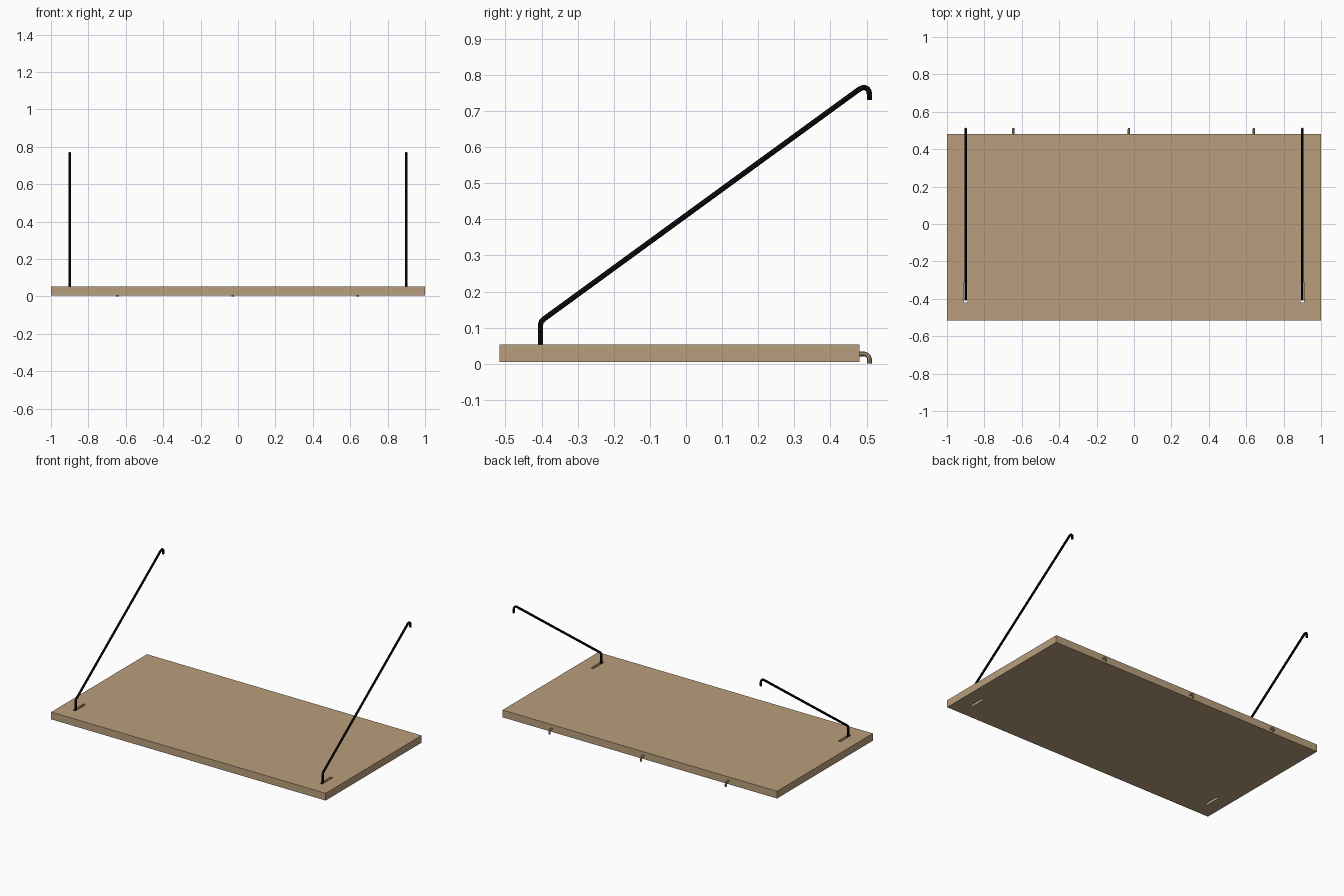
import bpy

if "Cube" in bpy.data.objects:
    bpy.data.objects.remove(bpy.data.objects["Cube"])


def material(name, colour):
    m = bpy.data.materials.new(name)
    m.diffuse_color = (*colour, 1)
    m.use_nodes = True
    m.node_tree.nodes["Principled BSDF"].inputs["Base Color"].default_value = m.diffuse_color
    return m


WOOD = material("tan wood", (0.49, 0.345, 0.205))
BLACK = material("black metal", (0.004, 0.004, 0.004))


def box(name, lo, hi):
    bpy.ops.mesh.primitive_cube_add(size=1, location=[(a + b) / 2 for a, b in zip(lo, hi)])
    ob = bpy.context.object
    ob.name = name
    ob.scale = [b - a for a, b in zip(lo, hi)]
    bpy.ops.object.transform_apply(location=True, rotation=False, scale=True)
    return ob


def bent_rod(name, x, path, radius, mat):
    """Round rod following a (y, z) path at a fixed x."""
    cu = bpy.data.curves.new(name, 'CURVE')
    cu.dimensions = '3D'
    cu.bevel_depth = radius
    cu.bevel_resolution = 2
    cu.use_fill_caps = True
    sp = cu.splines.new('POLY')
    sp.points.add(len(path) - 1)
    for p, (y, z) in zip(sp.points, path):
        p.co = (x, y, z, 1)
    cu.materials.append(mat)
    ob = bpy.data.objects.new(name, cu)
    bpy.context.collection.objects.link(ob)
    bpy.ops.object.select_all(action='DESELECT')
    ob.select_set(True)
    bpy.context.view_layer.objects.active = ob
    bpy.ops.object.convert(target='MESH')
    bpy.ops.object.shade_smooth_by_angle()
    return bpy.context.object


# Shelf board with a narrow through slot near each front corner
board = box("shelf_board", (-1, -0.516, 0.005), (1, 0.481, 0.053))
board.data.materials.append(WOOD)
for x in (-0.9, 0.9):
    cutter = box("slot_cutter", (x - 0.009, -0.42, -0.05), (x + 0.009, -0.31, 0.1))
    cutter.hide_render = True
    mod = board.modifiers.new("slot", 'BOOLEAN')
    mod.operation = 'DIFFERENCE'
    mod.solver = 'EXACT'
    mod.object = cutter
    bpy.context.view_layer.objects.active = board
    bpy.ops.object.modifier_apply(modifier=mod.name)
    bpy.data.objects.remove(cutter)

# Diagonal support rods, hooked at the top
ROD = [(-0.403, 0.02), (-0.403, 0.108), (-0.4005, 0.117), (-0.394, 0.1235),
       (0.478, 0.759), (0.487, 0.764), (0.495, 0.765), (0.502, 0.762),
       (0.507, 0.755), (0.508, 0.746), (0.508, 0.73)]
for side, x in (("left", -0.9), ("right", 0.9)):
    bent_rod(side + "_support_rod", x, ROD, 0.0073, BLACK)

# Small downward hooks along the back edge
HOOK = [(0.47, 0.027), (0.494, 0.027), (0.501, 0.025), (0.506, 0.020),
        (0.508, 0.013), (0.508, 0.0)]
for side, x in (("left", -0.645), ("middle", -0.027), ("right", 0.64)):
    bent_rod(side + "_back_hook", x, HOOK, 0.0065, WOOD)
